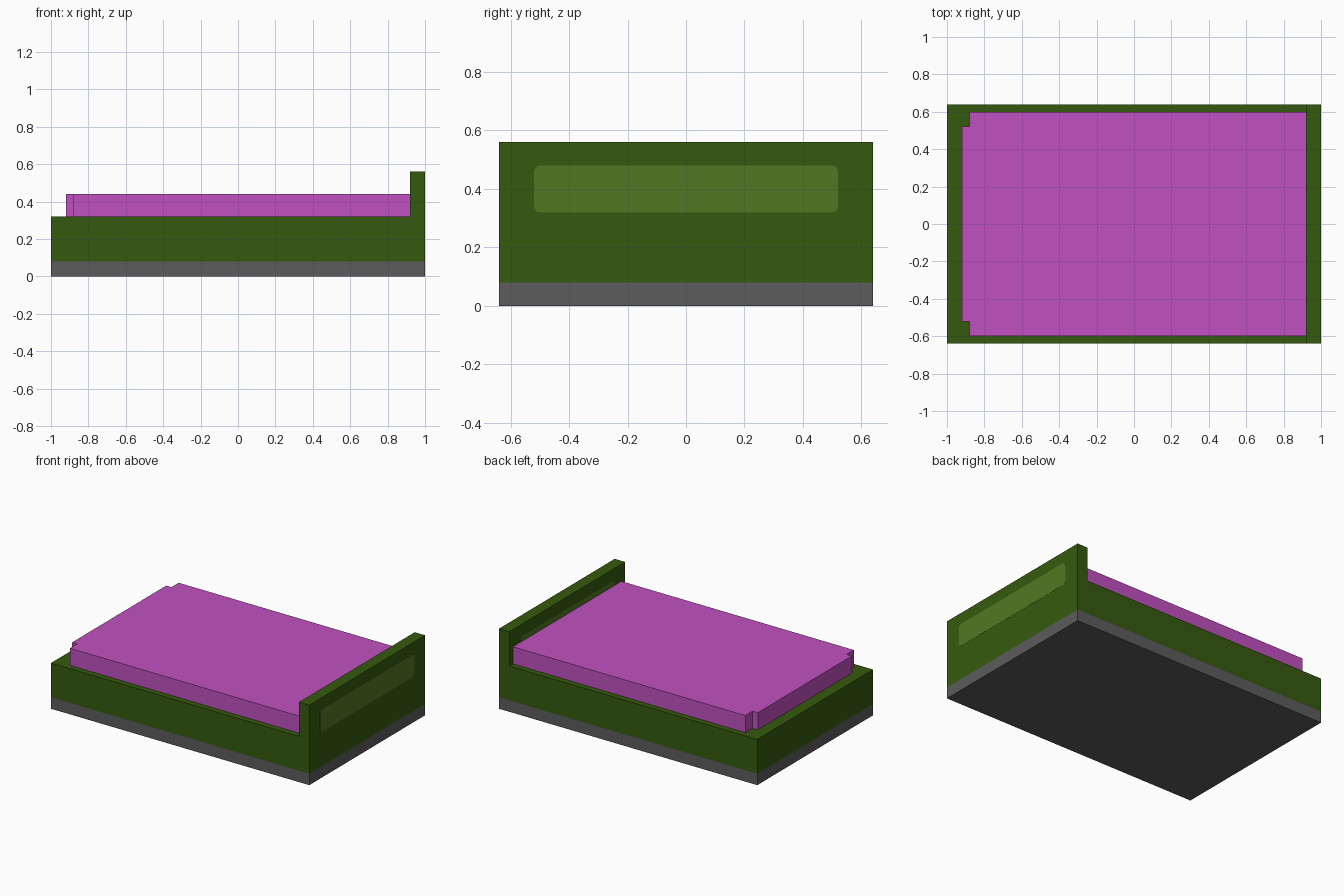
import bpy
import bmesh
import math
from mathutils import Vector

cube = bpy.data.objects.get("Cube")
if cube:
    bpy.data.objects.remove(cube, do_unlink=True)


def material(name, srgb):
    """Flat material from 0-255 display values, stored as linear."""
    linear = [((c / 255 + 0.055) / 1.055) ** 2.4 for c in srgb] + [1.0]
    mat = bpy.data.materials.new(name)
    mat.use_nodes = True
    mat.diffuse_color = linear
    mat.node_tree.nodes["Principled BSDF"].inputs["Base Color"].default_value = linear
    return mat


def prism(name, profile, sweep, mat):
    """Extrude a closed profile of 3D points along the sweep vector."""
    bm = bmesh.new()
    face = bm.faces.new([bm.verts.new(p) for p in profile])
    result = bmesh.ops.extrude_face_region(bm, geom=[face], use_keep_orig=True)
    moved = [g for g in result["geom"] if isinstance(g, bmesh.types.BMVert)]
    bmesh.ops.translate(bm, verts=moved, vec=Vector(sweep))
    bmesh.ops.recalc_face_normals(bm, faces=bm.faces)
    mesh = bpy.data.meshes.new(name)
    bm.to_mesh(mesh)
    bm.free()
    mesh.materials.append(mat)
    obj = bpy.data.objects.new(name, mesh)
    bpy.context.collection.objects.link(obj)
    return obj


def rounded_rect(hw, z0, z1, r, steps=4):
    """Rounded rectangle outline in the y-z plane."""
    points = []
    for q, (y, z) in enumerate([(hw - r, z1 - r), (r - hw, z1 - r),
                                (r - hw, z0 + r), (hw - r, z0 + r)]):
        for i in range(steps + 1):
            a = math.pi / 2 * (q + i / steps)
            points.append((y + r * math.cos(a), z + r * math.sin(a)))
    return points


green = material("dark green", (53, 90, 14))
light_green = material("light green", (80, 120, 36))
magenta = material("magenta", (192, 81, 192))
grey = material("grey", (92, 92, 92))

HALF_Y = 0.64

# Plinth under the bed
plinth = [(-1, -HALF_Y), (1, -HALF_Y), (1, HALF_Y), (-1, HALF_Y)]
prism("plinth", [(x, y, 0) for x, y in plinth], (0, 0, 0.08), grey)

# Bed frame and raised headboard as one L-shaped profile
frame = [(-1, 0.08), (1, 0.08), (1, 0.56), (0.92, 0.56), (0.92, 0.32), (-1, 0.32)]
prism("frame_and_headboard", [(x, -HALF_Y, z) for x, z in frame],
      (0, 2 * HALF_Y, 0), green)

# Mattress with its two foot corners notched
half = [(0.92, 0.6), (-0.88, 0.6), (-0.88, 0.52), (-0.92, 0.52)]
outline = half + [(x, -y) for x, y in reversed(half)]
prism("mattress", [(x, y, 0.32) for x, y in outline], (0, 0, 0.12), magenta)

# Rounded headboard panels, one on each face
panel = rounded_rect(0.52, 0.32, 0.48, 0.02)
for name, x in (("outer_panel", 0.999), ("inner_panel", 0.919)):
    prism(name, [(x, y, z) for y, z in panel], (0.002, 0, 0), light_green)
